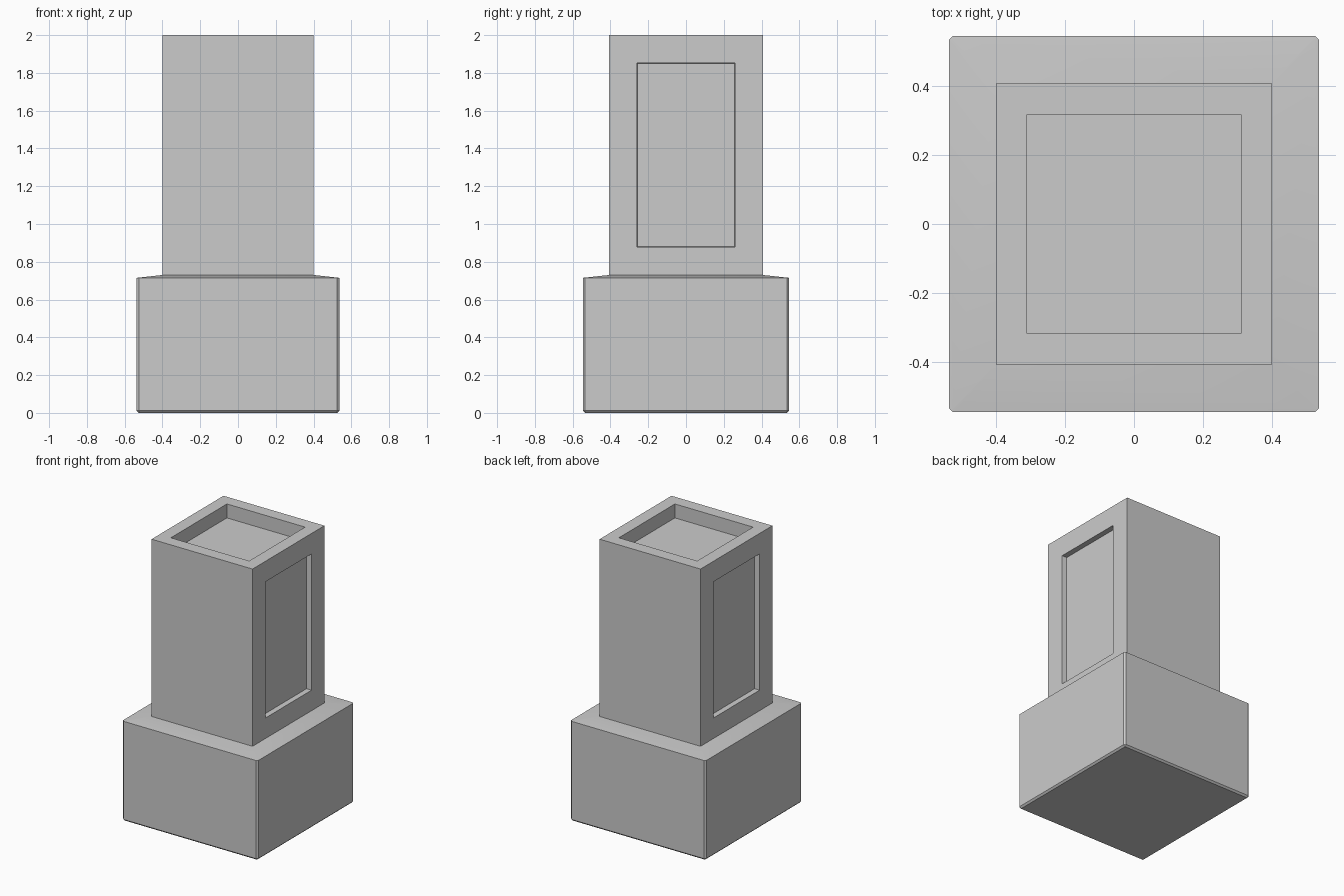
import bpy, bmesh, math
from mathutils import Vector

if "Cube" in bpy.data.objects:
    bpy.data.objects.remove(bpy.data.objects["Cube"])

bm = bmesh.new()


def ring(hx, hy, z):
    """Rectangular loop of four vertices."""
    return [bm.verts.new((sx * hx, sy * hy, z))
            for sx, sy in ((-1, -1), (1, -1), (1, 1), (-1, 1))]


# Outline from the foot up to the rim, then down into the top recess
sections = [
    (0.537, 0.546, 0.0), (0.537, 0.546, 0.715),
    (0.40, 0.407, 0.73), (0.40, 0.407, 2.0),
    (0.31, 0.317, 2.0), (0.31, 0.317, 1.90),
]
rings = [ring(*s) for s in sections]
for a, b in zip(rings, rings[1:]):
    for i in range(4):
        j = (i + 1) % 4
        bm.faces.new((a[i], a[j], b[j], b[i]))
bm.faces.new(rings[0][::-1])
bm.faces.new(rings[-1])
bm.normal_update()

# Recessed panels on the two sides of the column
sides = [f for f in bm.faces
         if abs(f.normal.x) > 0.9 and abs(f.calc_center_median().z - 1.365) < 0.02]
for f in sides:
    out = f.normal.copy()
    bmesh.ops.inset_region(bm, faces=[f], thickness=0.147, use_even_offset=True)
    bmesh.ops.inset_region(bm, faces=[f], thickness=0.004, use_even_offset=True)
    bmesh.ops.translate(bm, verts=f.verts, vec=out * -0.035)

# Small chamfer on the base's upright and bottom edges
low = [e for e in bm.edges
       if min(v.co.z for v in e.verts) < 0.01]
bmesh.ops.bevel(bm, geom=low, offset=0.012, segments=1, affect='EDGES')

mesh = bpy.data.meshes.new("pedestal")
bm.to_mesh(mesh)
bm.free()
pedestal = bpy.data.objects.new("pedestal", mesh)
bpy.context.collection.objects.link(pedestal)
bpy.context.view_layer.objects.active = pedestal
pedestal.select_set(True)
bpy.ops.object.shade_smooth_by_angle(angle=math.radians(30))
